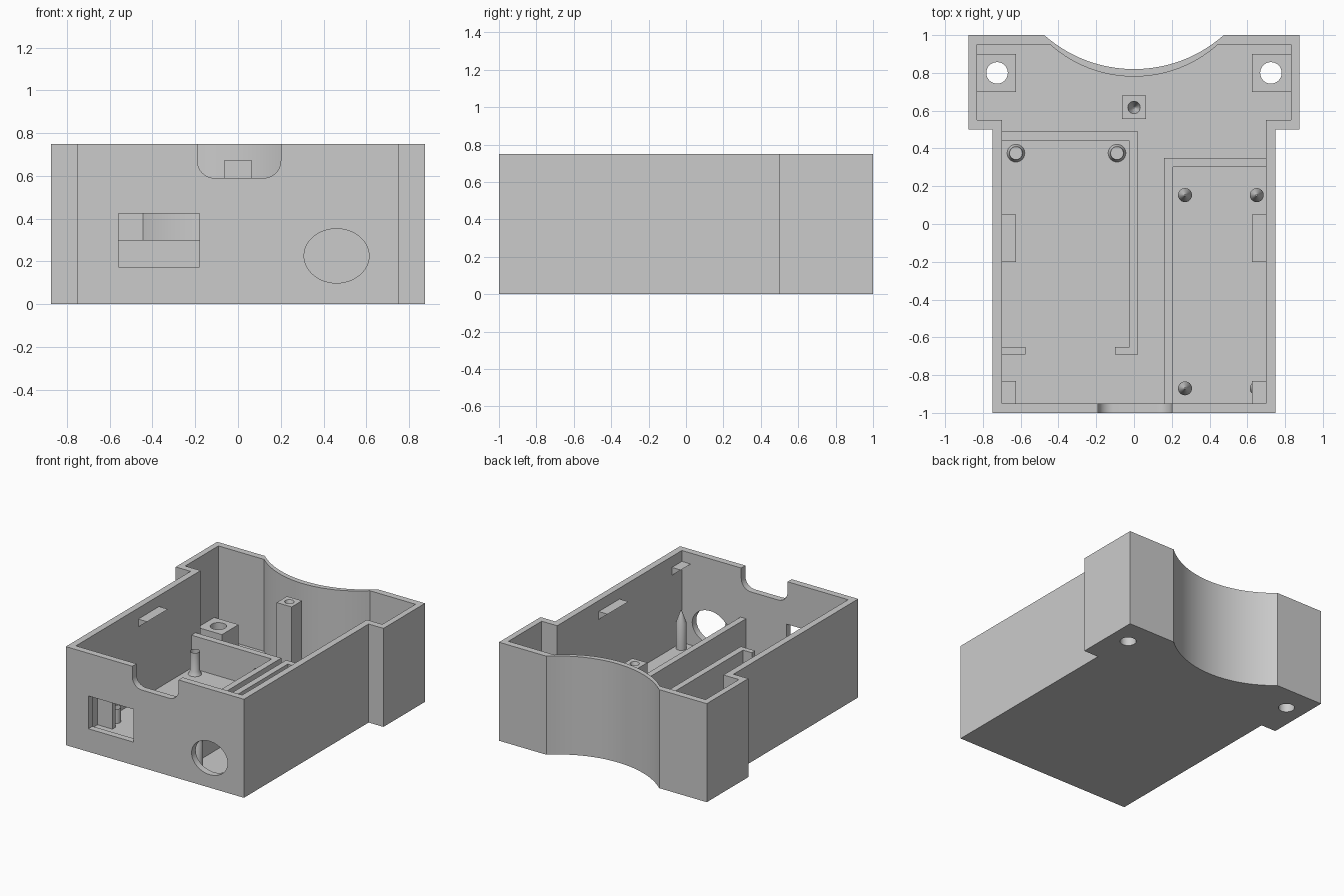
import bpy, bmesh, math
from mathutils import Matrix

cube = bpy.data.objects.get("Cube")
if cube:
    bpy.data.objects.remove(cube, do_unlink=True)

GREY = (0.6, 0.6, 0.6, 1)
mat = bpy.data.materials.new("plain grey")
mat.use_nodes = True
mat.diffuse_color = GREY
mat.node_tree.nodes["Principled BSDF"].inputs["Base Color"].default_value = GREY


def finish(name, bm):
    bmesh.ops.recalc_face_normals(bm, faces=bm.faces)
    mesh = bpy.data.meshes.new(name)
    bm.to_mesh(mesh)
    bm.free()
    mesh.materials.append(mat)
    ob = bpy.data.objects.new(name, mesh)
    bpy.context.collection.objects.link(ob)
    return ob


def prism(name, outline, a, b, axis="z"):
    """Extrude a flat outline between a and b along z or y."""
    bm = bmesh.new()
    place = (lambda p: (p[0], p[1], a)) if axis == "z" else (lambda p: (p[0], a, p[1]))
    face = bm.faces.new([bm.verts.new(place(p)) for p in outline])
    new = bmesh.ops.extrude_face_region(bm, geom=[face])["geom"]
    move = (0, 0, b - a) if axis == "z" else (0, b - a, 0)
    bmesh.ops.translate(bm, vec=move, verts=[v for v in new if isinstance(v, bmesh.types.BMVert)])
    return finish(name, bm)


def box(name, x0, x1, y0, y1, z0, z1):
    return prism(name, [(x0, y0), (x1, y0), (x1, y1), (x0, y1)], z0, z1)


def lathe(name, x, y, profile, segments=24):
    """Stack of rings (radius, z) about a vertical axis, capped at both ends."""
    bm = bmesh.new()
    for (r0, z0), (r1, z1) in zip(profile, profile[1:]):
        bmesh.ops.create_cone(bm, segments=segments, radius1=r0, radius2=r1, depth=z1 - z0,
                              matrix=Matrix.Translation((x, y, (z0 + z1) / 2)))
    # drop the doubled caps between stacked rings
    inner = [z for _, z in profile[1:-1]]
    caps = [f for f in bm.faces if len(f.verts) > 4
            and any(abs(f.calc_center_median().z - z) < 1e-5 for z in inner)]
    bmesh.ops.delete(bm, geom=caps, context="FACES_ONLY")
    bmesh.ops.remove_doubles(bm, verts=bm.verts, dist=1e-5)
    return finish(name, bm)


def cut(ob, cutters):
    for c in cutters:
        c.hide_render = True
        mod = ob.modifiers.new("cut", "BOOLEAN")
        mod.operation, mod.solver, mod.object = "DIFFERENCE", "EXACT", c
    deps = bpy.context.evaluated_depsgraph_get()
    mesh = bpy.data.meshes.new_from_object(ob.evaluated_get(deps))
    ob.modifiers.clear()
    ob.data = mesh
    for c in cutters:
        bpy.data.objects.remove(c, do_unlink=True)


def arc(cx, cy, rx, ry, start, end, n):
    steps = [math.radians(start + (end - start) * i / n) for i in range(n + 1)]
    return [(cx + rx * math.cos(t), cy + ry * math.sin(t)) for t in steps]


def case_outline(side, front, step, ear, back, half, dip):
    """Body with two ears at the back and a concave scoop between them."""
    h = back - dip
    r = (half * half + h * h) / (2 * h)
    a = math.degrees(math.asin(half / r))
    scoop = arc(0, dip + r, r, r, -90 + a, -90 - a, 28)
    return ([(-side, front), (side, front), (side, step), (ear, step), (ear, back)] + scoop
            + [(-ear, back), (-ear, step), (-side, step)])


# Outer shell: hollow tray with openings
FLOOR, TOP = 0.05, 0.75
shell = prism("case_shell", case_outline(0.75, -1, 0.5, 0.875, 1, 0.475, 0.82), 0, TOP)
cavity = prism("cavity", case_outline(0.7, -0.95, 0.55, 0.83, 0.95, 0.445, 0.78), FLOOR, 1)
notch_line = ([(-0.19, 0.9)] + arc(-0.11, 0.67, 0.08, 0.08, 180, 270, 8)
              + arc(0.12, 0.67, 0.08, 0.08, 270, 360, 8) + [(0.2, 0.9)])
notch = prism("notch", notch_line, -1.1, -0.9, "y")
window = box("window", -0.56, -0.18, -1.1, -0.9, 0.175, 0.425)
port = prism("port", arc(0.461, 0.226, 0.152, 0.127, 0, 352.5, 47), -1.1, -0.9, "y")


def screw_hole(side):
    return lathe("screw_hole", side * 0.725, 0.8, [(0.057, -0.1), (0.057, 0.6)], 32)


cut(shell, [cavity, notch, window, port, screw_hole(1), screw_hole(-1)])
parts = [shell]

for side, word in ((1, "left"), (-1, "right")):
    # Screw bosses in the ears
    x0, x1 = sorted((side * 0.625, side * 0.83))
    boss = box(word + "_screw_boss", x0, x1, 0.7, 0.9, FLOOR, 0.225)
    cut(boss, [screw_hole(side)])
    parts.append(boss)
    # Wedge clips on the side walls
    wedge = [(side * 0.7, 0.667), (side * 0.625, 0.667), (side * 0.7, 0.607)]
    parts.append(prism(word + "_middle_clip", wedge, -0.2, 0.05, "y"))
    parts.append(prism(word + "_front_clip", wedge, -0.95, -0.83, "y"))

# Tall square post with a tapered pilot hole
post = box("lid_post", -0.063, 0.063, 0.555, 0.68, FLOOR, 0.675)
cut(post, [lathe("pilot", 0, 0.617, [(0.004, 0.57), (0.033, 0.675), (0.033, 0.72)])])
parts.append(post)

# Low board enclosure with retaining lips
enclosure = [(-0.7, 0.44), (-0.025, 0.44), (-0.025, -0.65), (-0.1, -0.65), (-0.1, -0.69),
             (0.022, -0.69), (0.022, 0.49), (-0.7, 0.49)]
parts.append(prism("board_enclosure", enclosure, FLOOR, 0.3))
parts.append(box("board_lip", -0.7, -0.575, -0.69, -0.65, FLOOR, 0.3))

# Taller divider around the second bay
divider = [(0.16, -0.95), (0.207, -0.95), (0.207, 0.303), (0.7, 0.303), (0.7, 0.35), (0.16, 0.35)]
parts.append(prism("bay_divider", divider, FLOOR, 0.375))

# Support pegs
for x in (-0.625, -0.09):
    parts.append(lathe("rear_board_peg", x, 0.375,
                       [(0.047, FLOOR), (0.034, 0.08), (0.034, 0.225)]))
    parts.append(lathe("front_board_peg", x, -0.572, [(0.034, FLOOR), (0.034, 0.16)]))
for x in (0.27, 0.65):
    for y in (0.153, -0.87):
        parts.append(lathe("pointed_peg", x, y,
                           [(0.037, FLOOR), (0.037, 0.245), (0.004, 0.34)]))

# Smooth the curves and keep the corners sharp
bpy.ops.object.select_all(action="DESELECT")
for ob in parts:
    ob.select_set(True)
bpy.context.view_layer.objects.active = shell
bpy.ops.object.shade_smooth_by_angle(angle=math.radians(25))
